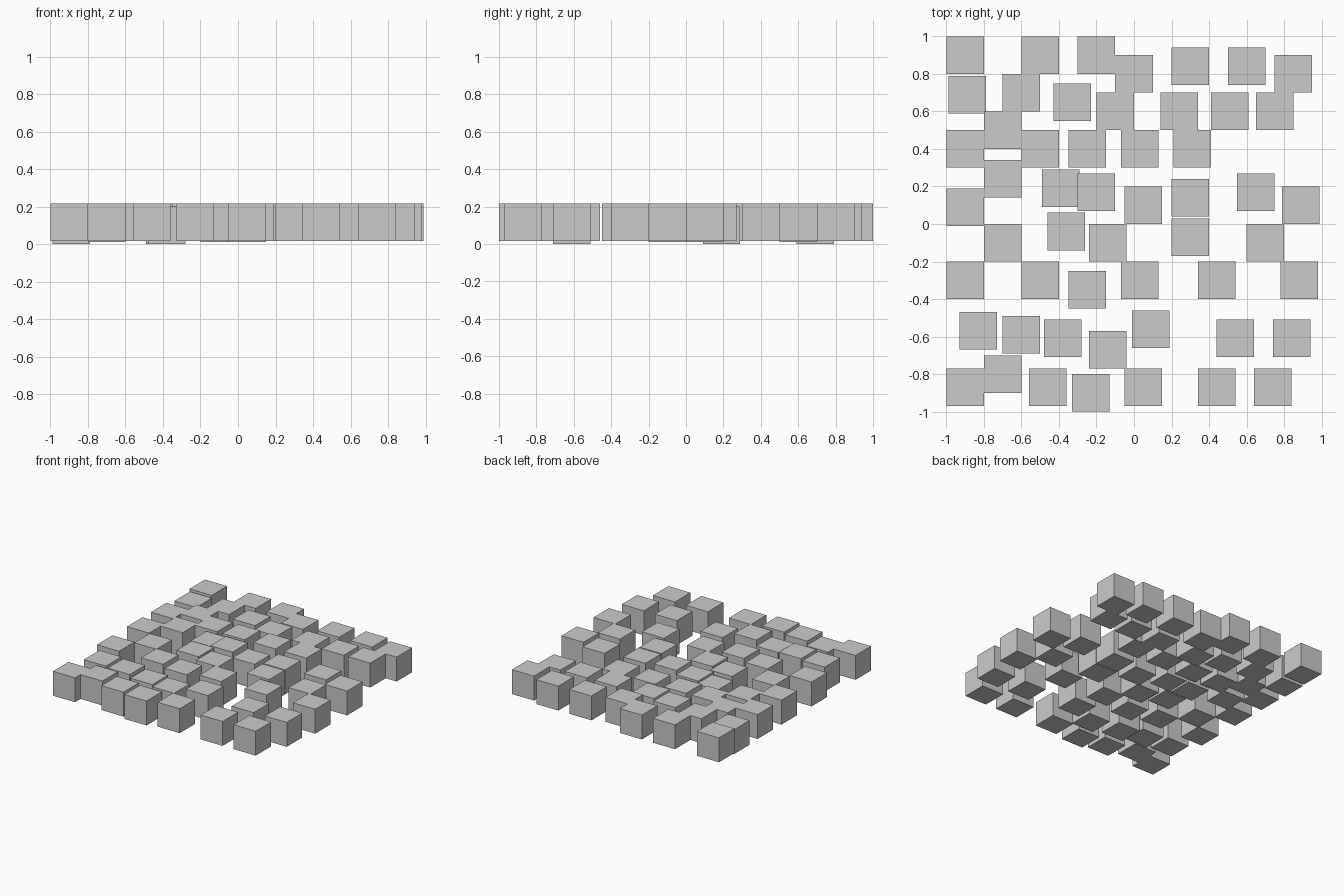
import bpy
import bmesh
from mathutils import Matrix, Vector

default_cube = bpy.data.objects.get("Cube")
if default_cube:
    bpy.data.objects.remove(default_cube, do_unlink=True)

# One flat grey for every block
grey = bpy.data.materials.new("plain_grey")
grey.use_nodes = True
grey_value = (0.6, 0.6, 0.6, 1.0)
grey.diffuse_color = grey_value
for node in grey.node_tree.nodes:
    if node.type == 'BSDF_PRINCIPLED':
        node.inputs["Base Color"].default_value = grey_value

BLOCK_SIZE = 0.2
HUNDREDTH = 0.01

# Height of the underside of each kind of block
UPPER = 0.016
MIDDLE = 0.01
GROUND = 0.0


def block_mesh():
    """Sharp-edged cube standing on its own origin, shared by all blocks."""
    bm = bmesh.new()
    bmesh.ops.create_cube(bm, size=BLOCK_SIZE)
    lift = Vector((0, 0, BLOCK_SIZE / 2))
    bmesh.ops.transform(bm, matrix=Matrix.Translation(lift), verts=bm.verts)
    mesh = bpy.data.meshes.new("block_shape")
    bm.to_mesh(mesh)
    bm.free()
    mesh.materials.append(grey)
    return mesh


def add_row(mesh, row_name, base, y, centres):
    """Place a row of blocks with the same depth and base height."""
    for x in centres:
        block = bpy.data.objects.new(row_name + "_block", mesh)
        block.location = (x * HUNDREDTH, y * HUNDREDTH, base)
        bpy.context.scene.collection.objects.link(block)


shape = block_mesh()

# Rows from the back to the front, in hundredths
upper_rows = [
    (90, (-90, -50, -20)),
    (84, (30, 60)),
    (80, (0, 85)),
    (70, (-60,)),
    (65, (-33,)),
    (60, (24, 51, 75)),
    (50, (-70,)),
    (40, (-90, -50, -25, 3, 31)),
    (24, (-70,)),
    (17, (-20, 65)),
    (14, (30,)),
    (10, (89,)),
    (9, (-90,)),
    (-4, (-36,)),
    (-7, (30,)),
    (-10, (-14, 70)),
    (-30, (-90, -50, 3, 44, 88)),
    (-35, (-25,)),
    (-56, (9,)),
    (-57, (-83,)),
    (-59, (-60,)),
    (-61, (54, 84)),
    (-67, (-14,)),
    (-80, (-70,)),
    (-87, (-90, -46, 5, 44, 74)),
    (-90, (-23,)),
]
for y, centres in upper_rows:
    add_row(shape, "upper", UPPER, y, centres)

# Slightly sunken blocks
for y, centres in [(60, (-10,)), (10, (5,)), (-10, (-70,))]:
    add_row(shape, "middle", MIDDLE, y, centres)

# Blocks resting on the ground
for y, centres in [(69, (-89,)), (19, (-39,)), (-61, (-38,))]:
    add_row(shape, "ground", GROUND, y, centres)
